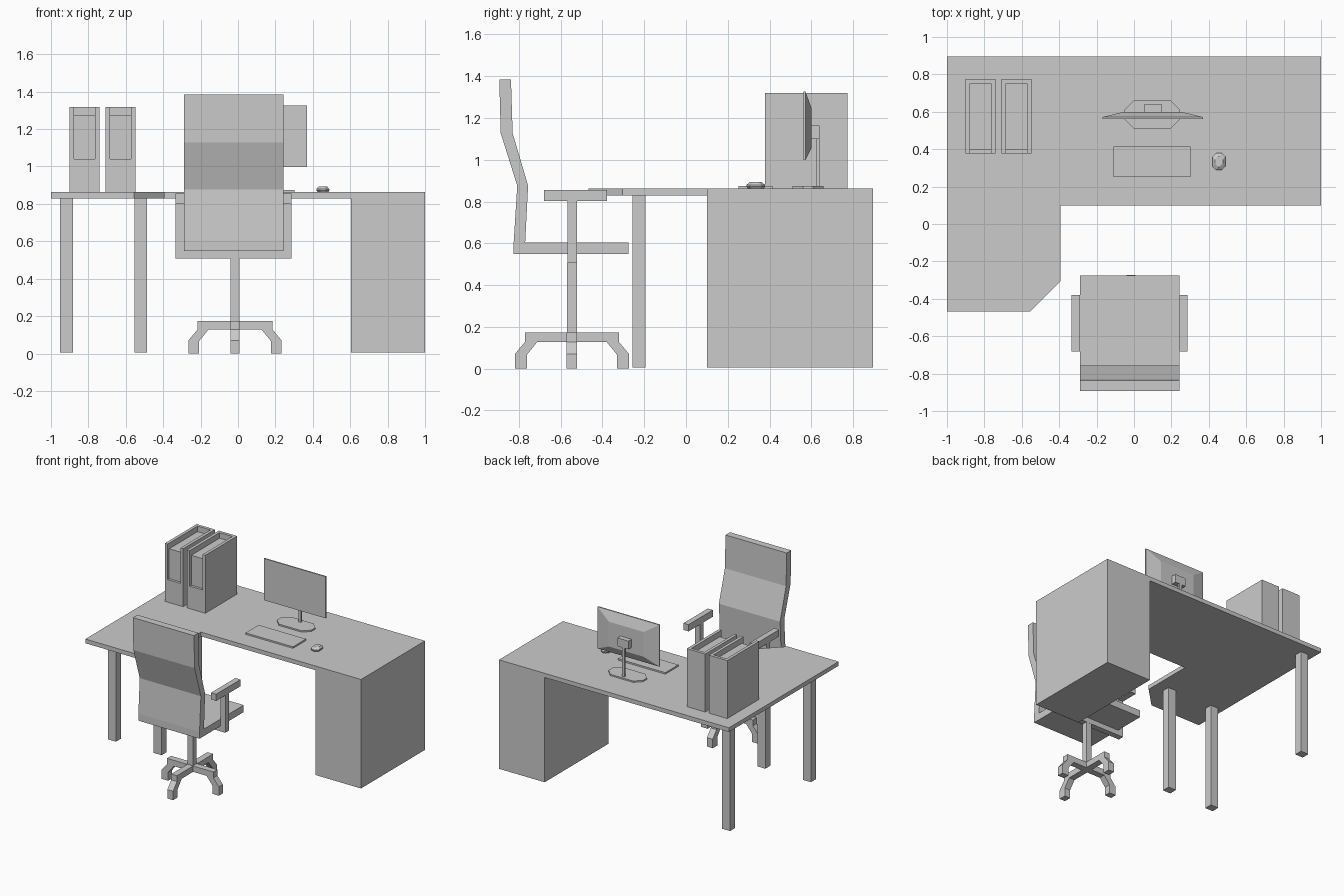
import bpy, bmesh
from mathutils import Vector

if "Cube" in bpy.data.objects:
    bpy.data.objects.remove(bpy.data.objects["Cube"])


def finish(name, bm):
    bmesh.ops.recalc_face_normals(bm, faces=bm.faces)
    me = bpy.data.meshes.new(name)
    bm.to_mesh(me)
    bm.free()
    ob = bpy.data.objects.new(name, me)
    bpy.context.collection.objects.link(ob)
    return ob


def prism(name, pts, axis, a, b):
    """Extrude a 2D profile along an axis (x: yz profile, y: xz, z: xy) from a to b."""
    place = {'x': lambda p: (a, p[0], p[1]),
             'y': lambda p: (p[0], a, p[1]),
             'z': lambda p: (p[0], p[1], a)}[axis]
    bm = bmesh.new()
    face = bm.faces.new([bm.verts.new(place(p)) for p in pts])
    ext = bmesh.ops.extrude_face_region(bm, geom=[face])
    move = Vector([(b - a) if c == axis else 0 for c in 'xyz'])
    verts = [g for g in ext['geom'] if isinstance(g, bmesh.types.BMVert)]
    bmesh.ops.translate(bm, verts=verts, vec=move)
    return finish(name, bm)


def box(name, x0, x1, y0, y1, z0, z1):
    return prism(name, [(x0, y0), (x1, y0), (x1, y1), (x0, y1)], 'z', z0, z1)


def octagon(cx, cy, rx, ry, cut):
    """Rectangle with cut corners."""
    return [(cx + sx, cy + sy) for sx, sy in (
        (rx - cut, -ry), (rx, -ry + cut), (rx, ry - cut), (rx - cut, ry),
        (-rx + cut, ry), (-rx, ry - cut), (-rx, -ry + cut), (-rx + cut, -ry))]


def loft(name, rings):
    """Skin matching closed rings of 3D points and cap the ends."""
    bm = bmesh.new()
    vs = [[bm.verts.new(p) for p in r] for r in rings]
    n = len(vs[0])
    for lo, hi in zip(vs, vs[1:]):
        for i in range(n):
            j = (i + 1) % n
            bm.faces.new((lo[i], lo[j], hi[j], hi[i]))
    bm.faces.new(vs[0])
    bm.faces.new(vs[-1])
    return finish(name, bm)


TOP = 0.863  # desk surface height

# L-shaped desk top with a cut corner, side cabinet and legs
prism("desk_top", [(-1, 0.895), (-1, -0.468), (-0.556, -0.468), (-0.393, -0.305),
                   (-0.393, 0.10), (1, 0.10), (1, 0.895)], 'z', 0.83, TOP)
box("desk_cabinet", 0.603, 1, 0.10, 0.895, 0.006, 0.83)
for i, (x, y) in enumerate([(-0.917, -0.225), (-0.52, -0.225), (-0.917, 0.78)]):
    box(f"desk_leg_{i + 1}", x - 0.034, x + 0.034, y - 0.031, y + 0.031, 0.006, 0.83)

# Two file boxes: walls, with a lower, set-back paper block inside
for i, x in enumerate((-0.901, -0.709)):
    w, y0, y1, zt = 0.16, 0.378, 0.774, 1.319
    n = f"file_box_{i + 1}"
    box(n + "_left_wall", x, x + 0.024, y0, y1, TOP, zt)
    box(n + "_right_wall", x + w - 0.024, x + w, y0, y1, TOP, zt)
    box(n + "_back_wall", x + 0.024, x + w - 0.024, y1 - 0.024, y1, TOP, zt)
    box(n + "_front_wall", x + 0.024, x + w - 0.024, y0, y0 + 0.02, TOP, 1.04)
    box(n + "_contents", x + 0.024, x + w - 0.024, y0 + 0.02, y1 - 0.024, TOP, 1.275)

# Monitor: thin panel tapering to a smaller back, with mount, post and base


def panel_ring(y, hx, z0, z1):
    return [(0.10 - hx, y, z0), (0.10 + hx, y, z0), (0.10 + hx, y, z1), (0.10 - hx, y, z1)]


loft("monitor", [panel_ring(0.562, 0.268, 0.998, 1.326),
                 panel_ring(0.572, 0.268, 0.998, 1.326),
                 panel_ring(0.600, 0.152, 1.055, 1.25)])
box("monitor_mount", 0.053, 0.149, 0.600, 0.639, 1.10, 1.165)
box("monitor_post", 0.089, 0.111, 0.622, 0.639, 0.87, 1.10)
prism("monitor_base", octagon(0.097, 0.585, 0.15, 0.074, 0.05), 'z', TOP, 0.874)

# Keyboard and mouse
box("keyboard", -0.11, 0.302, 0.252, 0.414, TOP, 0.875)
loft("mouse", [[(x, y, z) for x, y in octagon(0.454, 0.334, rx, ry, 0.018)]
               for z, rx, ry in ((TOP, 0.028, 0.038), (0.871, 0.034, 0.045),
                                 (0.880, 0.034, 0.045), (0.893, 0.022, 0.028))])

# Chair: seat, bent backrest, arm frame
box("seat", -0.289, 0.243, -0.825, -0.276, 0.548, 0.603)
prism("backrest", [(-0.825, 0.603), (-0.77, 0.603), (-0.756, 0.876), (-0.830, 1.127),
                   (-0.838, 1.385), (-0.894, 1.385), (-0.887, 1.127), (-0.808, 0.876)],
      'x', -0.289, 0.243)
box("arm_crossbar", -0.334, 0.287, -0.567, -0.522, 0.508, 0.548)
for side, x0, x1 in (("left", -0.334, -0.289), ("right", 0.243, 0.287)):
    box(side + "_arm_post", x0, x1, -0.567, -0.522, 0.548, 0.802)
    box(side + "_arm_rest", x0, x1, -0.681, -0.379, 0.802, 0.855)

# Chair column and four-armed base with angled feet
cx, cy, h = -0.016, -0.546, 0.023
box("column", cx - h, cx + h, cy - h, cy + h, 0.128, 0.508)
for axis, c, other, r in (('y', cx, cy, 0.249), ('x', cy, cx, 0.273)):
    for s, label in ((-1, "a"), (1, "b")):
        pts = [(0.0, 0.174), (r - 0.048, 0.174), (r - 0.048, 0.128), (r, 0.07), (r, 0),
               (r - 0.057, 0), (r - 0.057, 0.066), (r - 0.107, 0.128), (0.0, 0.128)]
        prism(f"base_arm_{axis}_{label}", [(c + s * p, z) for p, z in pts],
              axis, other - 0.025, other + 0.025)
